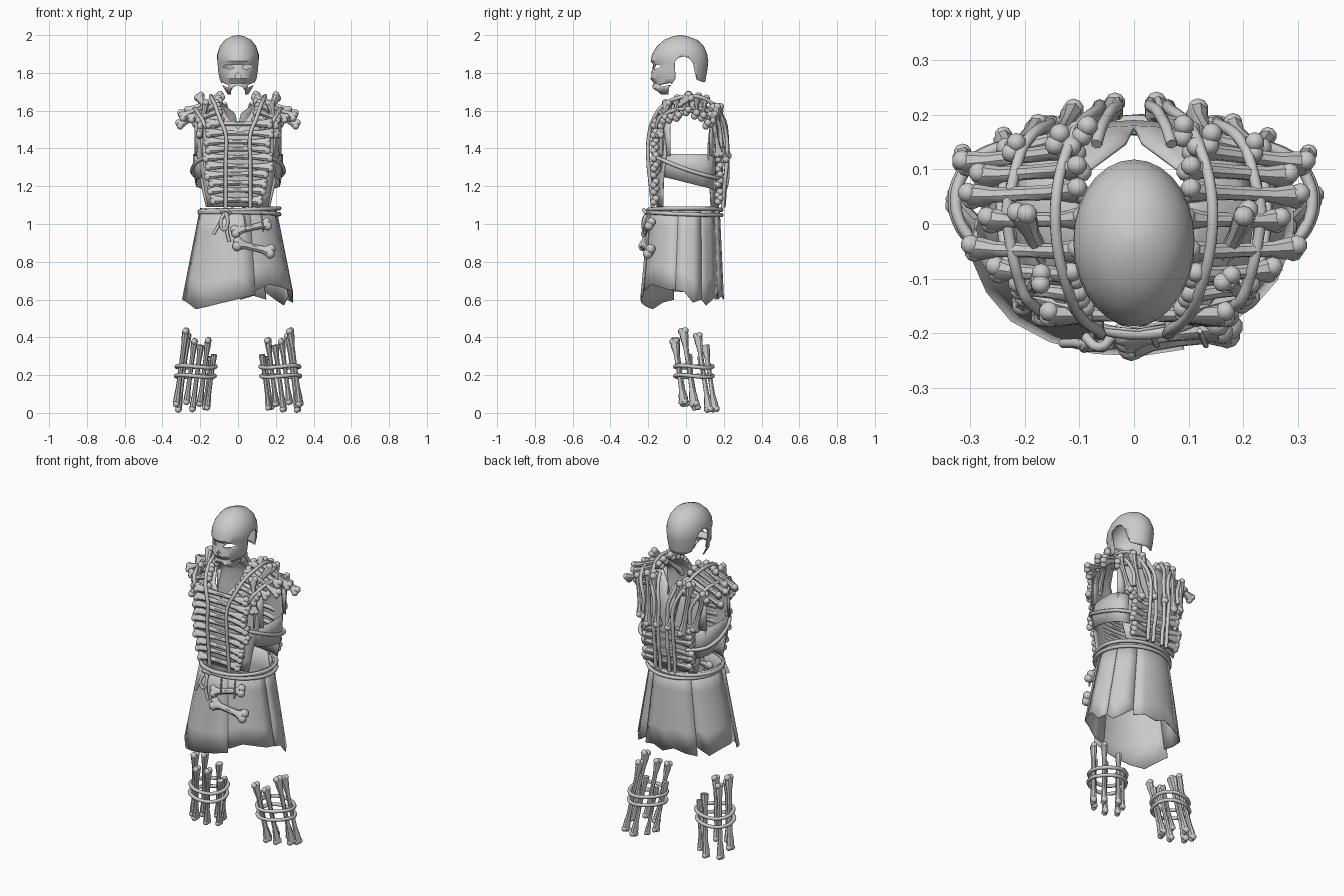
import bpy, bmesh, math, random
from mathutils import Vector as V, Matrix

if "Cube" in bpy.data.objects:
    bpy.data.objects.remove(bpy.data.objects["Cube"])
random.seed(4)


def finish(bm, name, thick=0, angle=40):
    bmesh.ops.recalc_face_normals(bm, faces=bm.faces)
    me = bpy.data.meshes.new(name)
    bm.to_mesh(me)
    bm.free()
    ob = bpy.data.objects.new(name, me)
    bpy.context.collection.objects.link(ob)
    bpy.ops.object.select_all(action='DESELECT')
    bpy.context.view_layer.objects.active = ob
    ob.select_set(True)
    bpy.ops.object.shade_smooth_by_angle(angle=math.radians(angle))
    if thick:
        m = ob.modifiers.new("thick", 'SOLIDIFY')
        m.thickness = thick
    return ob


def loft(bm, rows, closed=False, caps=False):
    vs = [[bm.verts.new(p) for p in r] for r in rows]
    n = len(rows[0])
    for a, b in zip(vs, vs[1:]):
        for i in range(n if closed else n - 1):
            j = (i + 1) % n
            bm.faces.new((a[i], a[j], b[j], b[i]))
    if caps:
        bm.faces.new(vs[0])
        bm.faces.new(vs[-1])


def bone(bm, p, q, r=0.013, lobes=(1, 1)):
    p, q = V(p), V(q)
    d = q - p
    L = d.length
    d.normalize()
    u = d.cross(V((0.2, 0.5, 0.84))).normalized()
    w = d.cross(u)
    rows = []
    for t, k in ((0, 1.35), (0.09, 1.3), (0.22, 1.0), (0.5, .9), (0.78, 1.0), (0.91, 1.3), (1, 1.35)):
        rows.append([p + d * L * t + (u * math.cos(a) + w * math.sin(a) * (1 + .25 * (k > 1.2))) * r * k
                     for a in [i * math.pi / 4 for i in range(8)]])
    loft(bm, rows, True, True)
    for e, on in zip((p, q), lobes):
        for s in (-1, 1) if on else ():
            bmesh.ops.create_uvsphere(bm, u_segments=10, v_segments=7, radius=r * 1.3,
                                      matrix=Matrix.Translation(e + w * s * r * .75))


def rope(name, paths, r=0.011, closed=False):
    cu = bpy.data.curves.new(name, 'CURVE')
    cu.dimensions = '3D'
    cu.bevel_depth, cu.bevel_resolution, cu.resolution_u = r, 2, 4
    cu.use_fill_caps = True
    for pts in paths:
        s = cu.splines.new('BEZIER')
        s.bezier_points.add(len(pts) - 1)
        for b, p in zip(s.bezier_points, pts):
            b.co = p
            b.handle_left_type = b.handle_right_type = 'AUTO'
        s.use_cyclic_u = closed
    ob = bpy.data.objects.new(name, cu)
    bpy.context.collection.objects.link(ob)
    return ob


# Skull mask: lofted head with openings cut through
head = [(1.685, .062, -.155, .06), (1.72, .082, -.188, .09), (1.745, .092, -.17, .1), (1.77, .1, -.19, .105),
        (1.815, .108, -.18, .113), (1.845, .11, -.174, .117), (1.862, .112, -.187, .118),
        (1.90, .11, -.18, .112), (1.94, .097, -.155, .095), (1.975, .07, -.115, .06),
        (1.993, .035, -.07, .01), (2.0, .008, -.038, -.022)]
bm = bmesh.new()
rows = []
for z, w, f, b in head:
    rows.append([(w * math.sin(a), (-.03 + (f + .03) * math.cos(a)) if math.cos(a) > 0
                  else (-.03 - (b + .03) * math.cos(a)), z)
                 for a in [i * math.tau / 28 for i in range(28)]])
loft(bm, rows, True)
bm.verts.ensure_lookup_table()
bm.faces.new(bm.verts[-28:])
mask = finish(bm, "skull_mask", .008, 35)
bpy.ops.object.modifier_apply(modifier="thick")


def cut(poly, axis):
    bm = bmesh.new()
    if axis == 'x':
        loft(bm, [[(s, a, z) for a, z in poly] for s in (-.4, .4)], True, True)
    else:
        loft(bm, [[(a, s, z) for a, z in poly] for s in (-.4, -.07)], True, True)
    c = finish(bm, "mask_cutter")
    c.hide_render = True
    m = mask.modifiers.new("cut", 'BOOLEAN')
    m.operation, m.object, m.solver = 'DIFFERENCE', c, 'EXACT'
    bpy.context.view_layer.objects.active = mask
    bpy.ops.object.modifier_apply(modifier="cut")
    bpy.data.objects.remove(c)


cut([(-.10, 1.6), (-.09, 1.72), (-.055, 1.77), (-.06, 1.86), (-.04, 1.88), (-.01, 1.887), (.02, 1.875), (.037, 1.85),
     (.055, 1.765), (.085, 1.752), (.2, 1.75), (.2, 1.6)], 'x')
for s in (-1, 1):
    cut([(s * x, z) for x, z in ((.02, 1.825), (.04, 1.845), (.07, 1.842), (.08, 1.83), (.045, 1.82))], 'y')
    cut([(s * x, z) for x, z in ((.05, 1.735), (.085, 1.75), (.085, 1.738), (.055, 1.722))], 'y')
cut([(0, 1.805), (.016, 1.785), (.01, 1.77), (-.01, 1.77), (-.016, 1.785)], 'y')
cut([(-.035, 1.6), (-.036, 1.705), (-.025, 1.725), (0, 1.735), (.025, 1.725), (.036, 1.705), (.035, 1.6)], 'y')

# Vest surface running from front hem over the shoulder to back hem: y, z, outer x, inner x
P = [(-.155, 1.09, .16, 0), (-.168, 1.22, .185, 0), (-.173, 1.37, .22, 0), (-.165, 1.5, .2, 0),
     (-.135, 1.575, .2, .06), (-.075, 1.635, .21, .09), (.02, 1.665, .22, .1), (.095, 1.645, .21, .09),
     (.15, 1.585, .21, .015), (.18, 1.52, .2, 0), (.19, 1.37, .22, 0), (.185, 1.22, .2, 0), (.175, 1.09, .17, 0)]


def path(t, k):
    i = max(0, min(11, int(t)))
    return P[i][k] + (P[i + 1][k] - P[i][k]) * (t - i)


def torso(x, t, off=0):
    ty, tz = (path(min(12, t + .5), k) - path(max(0, t - .5), k) for k in (0, 1))
    l = math.hypot(ty, tz)
    y, z = path(t, 0), path(t, 1)
    top = max(0, min(1, (z - 1.5) / .12))
    y *= 1 - (.38 - .25 * top) * (x / .22) ** 2
    z -= .07 * top * max(0, (abs(x) - .08) / .14) ** 2
    return V((x, y - tz / l * off, z + ty / l * off))


bm = bmesh.new()
for s in (-1, 1):
    loft(bm, [[torso(s * (path(t, 3) + (path(t, 2) - path(t, 3)) * i / 5), t) for i in range(6)]
              for t in [k / 2 for k in range(25)]])
    # side strap under the arm
    loft(bm, [[(s * (x + d), y, z + e * y) for x, y in
               ((.17, -.135), (.21, -.105), (.233, -.05), (.238, .02), (.233, .09), (.205, .132), (.17, .155))]
              for z, d, e in ((1.22, -.012, -.25), (1.3, 0, -.1), (1.37, 0, 0))])
    # armhole front and back flanks
    for g, f in ((-.125, -.085), (.15, .13)):
        loft(bm, [[(s * .19, g, z), (s * .23, f + (.02 if i == 1 else 0) * (1 if g < 0 else 0), z)]
                  for i, z in ((0, 1.36), (2, 1.45), (3, 1.55))])
bmesh.ops.remove_doubles(bm, verts=bm.verts, dist=.0005)
finish(bm, "vest", .006, 50)

# Chest bones and lower back bones
bm = bmesh.new()
for i in range(10):
    z = 1.13 + i * .044
    w = .125 + .04 * min(1, i / 4)
    j = [random.uniform(-.012, .012) for _ in range(4)]
    bone(bm, (-w + j[0], -.165, z + j[2] * .6), (w + j[1], -.165, z + j[3] * .6), .0145)
finish(bm, "chest_bones")
bm = bmesh.new()
for i in range(6):
    j = [random.uniform(-.014, .014) for _ in range(4)]
    z = 1.13 + i * .044
    bone(bm, (-.15 + j[0], .175, z + j[2]), (.15 + j[1], .175, z + j[3]), .0145)
finish(bm, "back_bones")

# Shoulder bones laid across, plus long bones down the front and shoulder blades
bm = bmesh.new()
for s in (-1, 1):
    for t, x0, x1 in ((3.5, .09, .2), (4.2, .1, .21), (4.8, .11, .25), (5.3, .1, .295), (5.9, .09, .265),
                      (6.5, .1, .3), (7.0, .1, .28), (7.6, .11, .31), (8.3, .1, .23)):
        a = torso(s * x0, t, .017)
        b = torso(s * .2, t, .017)
        c = a + (b - a) * (x1 - x0) / (.2 - x0)
        c.z = max(c.z, a.z - .09)
        bone(bm, a, c, .0145)
    bone(bm, (s * .205, .02, 1.675), (s * .125, -.15, 1.52), .015)
    bone(bm, (s * .17, -.1, 1.64), (s * .205, -.14, 1.47), .014)
    bone(bm, (s * .04, .212, 1.36), (s * .09, .17, 1.62), .015)
    bone(bm, (s * .115, .2, 1.34), (s * .14, .155, 1.62), .015)
    bone(bm, (s * .18, .175, 1.37), (s * .22, .14, 1.58), .014)
finish(bm, "shoulder_bones")

# Lashing ropes over the bones
paths = []
for s in (-1, 1):
    for base, top, t0, t1 in ((.065, .15, 0, 12), (.155, .235, 3, 9.8), (.03, .09, 7.5, 12)):
        pts = []
        for k in range(14):
            t = t0 + (t1 - t0) * k / 13
            b = max(0, 1 - abs(t - 6) / 3.2) ** .7
            pts.append(torso(s * (base + (top - base) * b), t, .034 if 1 < t < 11 else .026))
        paths.append(pts)
    paths.append([(s * x, y, z) for x, y, z in ((.15, -.17, 1.36), (.21, -.115, 1.335), (.238, -.03, 1.3),
                                                (.24, .06, 1.27), (.213, .135, 1.25), (.13, .19, 1.24))])
rope("vest_ropes", paths, .0105)

# Ragged skirt in overlapping panels


def panel(bm, a0, a1, hems, grow=0):
    n = len(hems)
    rows = []
    for k in range(5):
        row = []
        for i, h in enumerate(hems):
            a = math.radians(a0 + (a1 - a0) * i / (n - 1))
            z = 1.085 + (h - 1.085) * k / 4
            f = (1.085 - z) / .5
            rx, ry = .2 + .1 * f + grow, .183 + .035 * f + grow
            row.append((rx * math.sin(a), -.008 - .012 * f - ry * math.cos(a), z))
        rows.append(row)
    loft(bm, rows)


bm = bmesh.new()
panel(bm, -78, 18, (.6, .585, .55, .565, .585, .605, .625), .006)
panel(bm, 5, 82, (.64, .65, .68, .67, .655, .65))
panel(bm, 80, 118, (.65, .64, .585, .6), .003)
panel(bm, 114, 150, (.62, .57, .6, .64))
panel(bm, 150, 218, (.6, .62, .6, .63, .61, .6), .004)
panel(bm, 215, 284, (.66, .6, .63, .64, .645))
finish(bm, "skirt", .005, 30)

# Rope belt with tied knot and two hanging bones
ring = [i * math.tau / 16 for i in range(16)]
rope("belt", [[(.212 * math.sin(a) + .008, -.006 - .195 * math.cos(a), z + .008 * math.sin(a + k))
               for a in ring] for z, k in ((1.075, 0), (1.055, 2))], .0105, True)
rope("belt_knot", [
    [(-.07, -.2, 1.065), (-.085, -.218, 1.03), (-.11, -.218, .98), (-.13, -.218, .945)],
    [(-.06, -.2, 1.065), (-.055, -.222, 1.02), (-.058, -.222, .96), (-.045, -.222, .905)],
    [(-.065, -.205, 1.06), (-.09, -.225, 1.02), (-.075, -.225, .97), (-.055, -.225, 1.0), (-.065, -.21, 1.06)],
    [(-.09, -.205, 1.06), (-.065, -.225, 1.075), (-.04, -.207, 1.055)]], .009)
bm = bmesh.new()
bone(bm, (-.015, -.208, .96), (.155, -.19, 1.0), .018)
bone(bm, (-.003, -.218, .895), (.172, -.195, .855), .02)
finish(bm, "hip_bones")
rope("hip_bone_ties", [[(x, -.195, 1.06), (x + .01, -.22, 1.0), (x + .012, -.222, .96)] for x in (.03, .12)], .005)

# Shin guards: leaning bones bound by two rings
bm = bmesh.new()
rings = []
for s in (-1, 1):
    for a, top, bot, r, lob in ((-80, .31, .03, .012, (1, 0)), (-30, .385, .05, .013, (1, 1)),
                                (20, .38, .06, .013, (1, 1)), (75, .435, .05, .014, (1, 1)),
                                (128, .41, .02, .013, (1, 1)), (185, .36, .022, .013, (1, 0)),
                                (235, .3, .03, .010, (1, 0))):
        a = math.radians(a)
        c = V((.222 + .085 * math.sin(a), .04 - .083 * math.cos(a), .22))
        lean = V((-.13, -.15, 1))
        p, q = c + lean * (bot - .22), c + lean * (top - .22)
        p.x, q.x = p.x * s, q.x * s
        bone(bm, p, q, r, lob)
    for z, d in ((.195, .004), (.245, 0)):
        rings.append([(s * (.222 + d + .104 * math.sin(a)), .042 - .1 * math.cos(a), z + .006 * math.sin(2 * a))
                      for a in ring])
finish(bm, "shin_bones")
rope("shin_ropes", rings, .0105, True)
low = min(v.co.z for v in bpy.data.objects["shin_bones"].data.vertices)
bpy.data.objects["shin_bones"].location.z -= low
